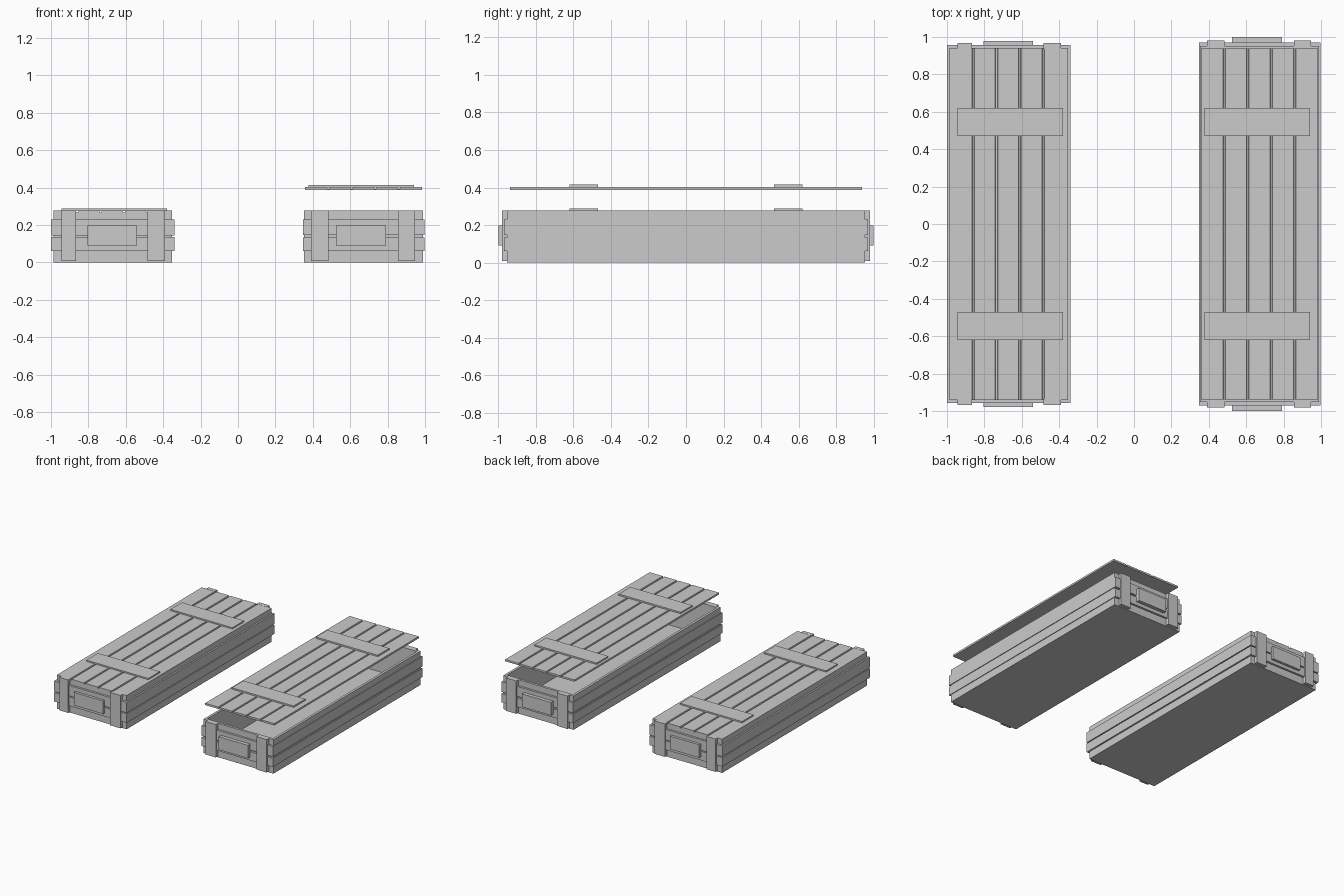
import bpy, bmesh

if "Cube" in bpy.data.objects:
    bpy.data.objects.remove(bpy.data.objects["Cube"])


def mesh_object(name, bm):
    bmesh.ops.recalc_face_normals(bm, faces=bm.faces)
    me = bpy.data.meshes.new(name)
    bm.to_mesh(me)
    bm.free()
    ob = bpy.data.objects.new(name, me)
    bpy.context.collection.objects.link(ob)
    return ob


def add_box(bm, x0, x1, y0, y1, z0, z1):
    vs = bmesh.ops.create_cube(bm, size=1)["verts"]
    for v in vs:
        v.co.x = x1 if v.co.x > 0 else x0
        v.co.y = y1 if v.co.y > 0 else y0
        v.co.z = z1 if v.co.z > 0 else z0


def box(name, *b):
    bm = bmesh.new()
    add_box(bm, *b)
    return mesh_object(name, bm)


def ring(name, cx, hx, hy, z0, z1, tx, ty):
    """Rectangular frame: an open prism with inner and outer walls."""
    bm = bmesh.new()
    loops = []
    for a, b in ((hx, hy), (hx - tx, hy - ty)):
        for z in (z0, z1):
            loops.append([bm.verts.new((cx + sx * a, sy * b, z))
                          for sx, sy in ((-1, -1), (1, -1), (1, 1), (-1, 1))])
    ob, ot, ib, it = loops
    for p, q in ((ob, ot), (ot, it), (it, ib), (ib, ob)):
        for i in range(4):
            j = (i + 1) % 4
            bm.faces.new((p[i], p[j], q[j], q[i]))
    return mesh_object(name, bm)


def lid(prefix, x0, x1, hy, z0, z1, grooves, cleat_x, cleat_top):
    # grooved plank profile swept along y
    w, d = 0.007, 0.010
    prof = [(x0, z0), (x1, z0), (x1, z1)]
    for g in sorted(grooves, reverse=True):
        prof += [(g + w, z1), (g + w * 0.6, z1 - d), (g - w * 0.6, z1 - d), (g - w, z1)]
    prof.append((x0, z1))
    bm = bmesh.new()
    f = bm.faces.new([bm.verts.new((x, -hy, z)) for x, z in prof])
    r = bmesh.ops.extrude_face_region(bm, geom=[f])
    for e in r["geom"]:
        if isinstance(e, bmesh.types.BMVert):
            e.co.y = hy
    mesh_object(prefix + "_lid_planks", bm)
    # cross cleats
    for n, s in (("front", -1), ("back", 1)):
        y0, y1 = sorted((s * 0.47, s * 0.62))
        box(f"{prefix}_lid_cleat_{n}", *cleat_x, y0, y1, z1 - 0.003, cleat_top)


def crate(prefix, cx, core, band, top, gap, posts, post_y, panel, panel_y):
    hx, hy = core
    # hollow box with floor
    ring(prefix + "_walls", cx, hx, hy, 0, top, 0.02, 0.02)
    box(prefix + "_floor", cx - hx + 0.01, cx + hx - 0.01, -hy + 0.01, hy - 0.01, 0, 0.02)
    # raised middle boards around the box
    bx, by = band
    for n, a, b in (("lower", 0.062, 0.14 - gap), ("upper", 0.14 + gap, 0.23)):
        ring(f"{prefix}_{n}_boards", cx, bx, by, a, b, bx - hx + 0.005, by - hy + 0.005)
    # end posts and handle blocks
    for n, s in (("front", -1), ("back", 1)):
        for i, (a, b) in enumerate(posts):
            y0, y1 = sorted((s * (hy - 0.005), s * post_y))
            box(f"{prefix}_{n}_post_{i + 1}", a, b, y0, y1, 0.008, 0.278)
        y0, y1 = sorted((s * (hy - 0.005), s * panel_y))
        box(f"{prefix}_{n}_handle_block", *panel, y0, y1, 0.09, 0.197)


# closed crate on the left
crate("closed_crate", -0.67, (0.317, 0.94), (0.33, 0.957), 0.266, 0.004,
      [(-0.945, -0.865), (-0.485, -0.39)], 0.967, (-0.805, -0.54), 0.978)
lid("closed_crate", -0.987, -0.353, 0.94, 0.262, 0.277,
    (-0.86, -0.735, -0.61, -0.485), (-0.943, -0.38), 0.288)

# open crate on the right, lid raised above it
crate("open_crate", 0.672, (0.318, 0.953), (0.324, 0.97), 0.278, 0.007,
      [(0.39, 0.485), (0.855, 0.947)], 0.98, (0.525, 0.79), 1.0)
lid("open_crate", 0.357, 0.985, 0.937, 0.388, 0.403,
    (0.482, 0.608, 0.734, 0.86), (0.377, 0.94), 0.415)
